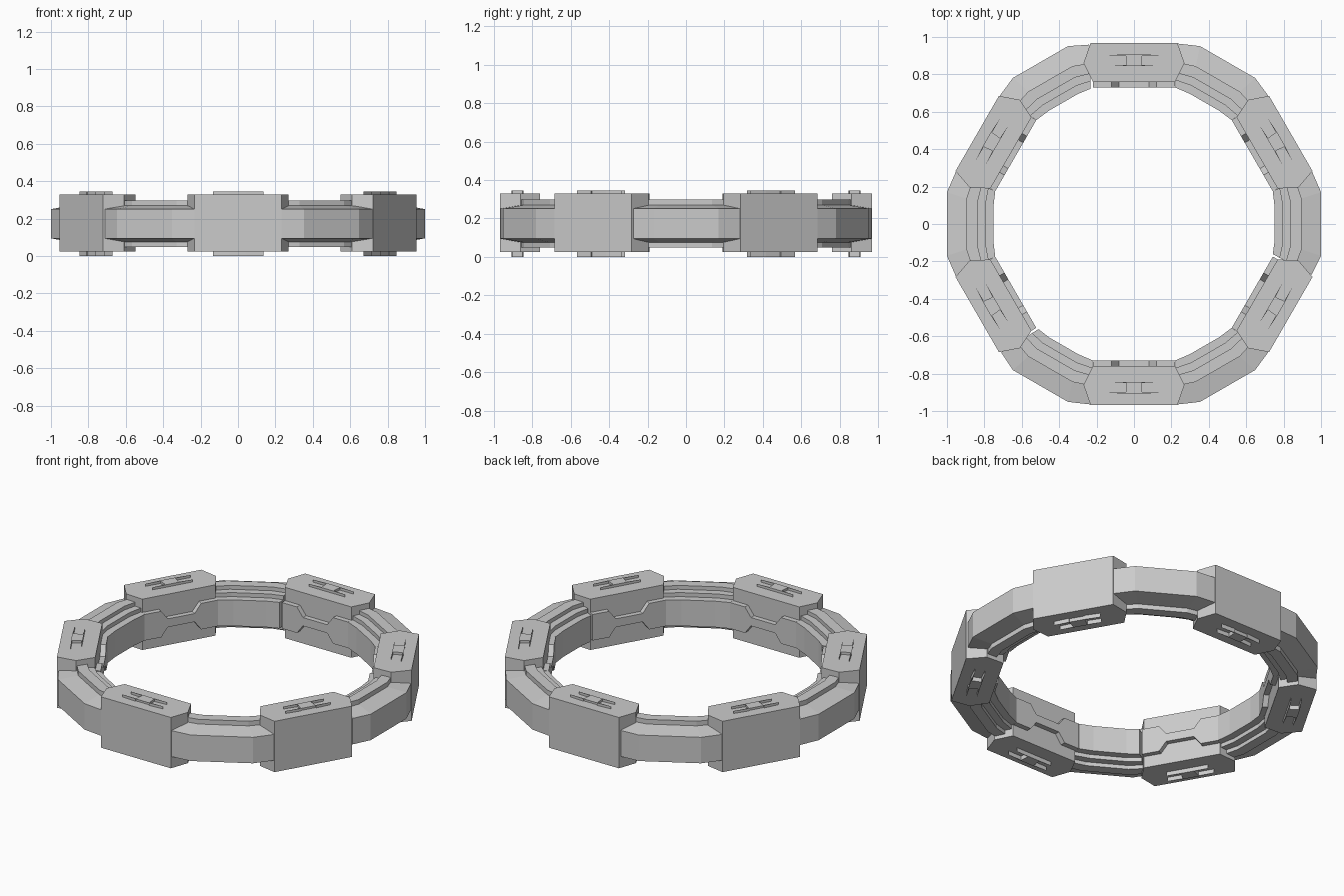
import bpy, bmesh
from math import radians
from mathutils import Matrix

if "Cube" in bpy.data.objects:
    bpy.data.objects.remove(bpy.data.objects["Cube"])

ZC = 0.1725  # mid height of the ring; everything mirrors about it


def finish(name, bm, deg):
    bmesh.ops.recalc_face_normals(bm, faces=bm.faces)
    bm.transform(Matrix.Rotation(radians(deg), 4, 'Z'))
    me = bpy.data.meshes.new(name)
    bm.to_mesh(me)
    bm.free()
    ob = bpy.data.objects.new(name, me)
    bpy.context.collection.objects.link(ob)
    return ob


def loft(name, sections, deg):
    """Skin a list of closed sections and cap both ends."""
    bm = bmesh.new()
    rings = [[bm.verts.new(p) for p in s] for s in sections]
    n = len(rings[0])
    for a, b in zip(rings, rings[1:]):
        for i in range(n):
            j = (i + 1) % n
            bm.faces.new((a[i], a[j], b[j], b[i]))
    bm.faces.new(rings[0])
    bm.faces.new(rings[-1])
    return finish(name, bm, deg)


def mirrored(half):
    """Close a half outline (first axis kept, second mirrored about zero)."""
    return half + [(a, -b) for a, b in reversed(half)]


# Stepped rail cross-section: (fraction inner->outer, height above mid)
rail = mirrored([(0, .078), (.17, .078), (.17, .102), (.34, .102), (.34, .125),
                 (.58, .125), (.58, .097), (1, .078)])
# Rail stations: inner and outer points (radial, tangential)
stations = [((.742, .174), (.95, .285)), ((.752, .09), (1.0, .17)),
            ((.752, -.09), (1.0, -.17)), ((.742, -.174), (.95, -.285))]

# Block outline (tangential mirrored), cap plate outline
block = mirrored([(.76, .22), (.86, .27), (.968, .232)])
cap = mirrored([(.845, .12), (.85, .04), (.908, .045), (.902, .135)])
# Inner wall plate with shallow notches: (tangential, height above mid)
plate = mirrored([(-.22, .078), (-.12, .078), (-.08, .025),
                  (.08, .025), (.12, .078), (.22, .078)])

for k in range(6):
    deg = 60 * k
    # rail segment; every second one leaves a thin seam at its lower end
    secs = []
    for i, (a, b) in enumerate(stations):
        gap = .013 if (i == 3 and k % 2 == 0) else 0
        secs.append([(a[0] + (b[0] - a[0]) * t,
                      a[1] + (b[1] - a[1]) * t + gap, ZC + z) for t, z in rail])
    loft("rail_segment", secs, deg)

    # raised block, its raised caps top and bottom, and notched inner wall
    d = deg + 30
    loft("block", [[(r, u, z) for r, u in block] for z in (.025, .32 + .005 * 2)], d)
    loft("cap_bars", [[(r, u, z) for r, u in cap] for z in (0, .345)], d)
    loft("inner_wall", [[(r, u, ZC + z) for u, z in plate] for r in (.73, .78)], d)
